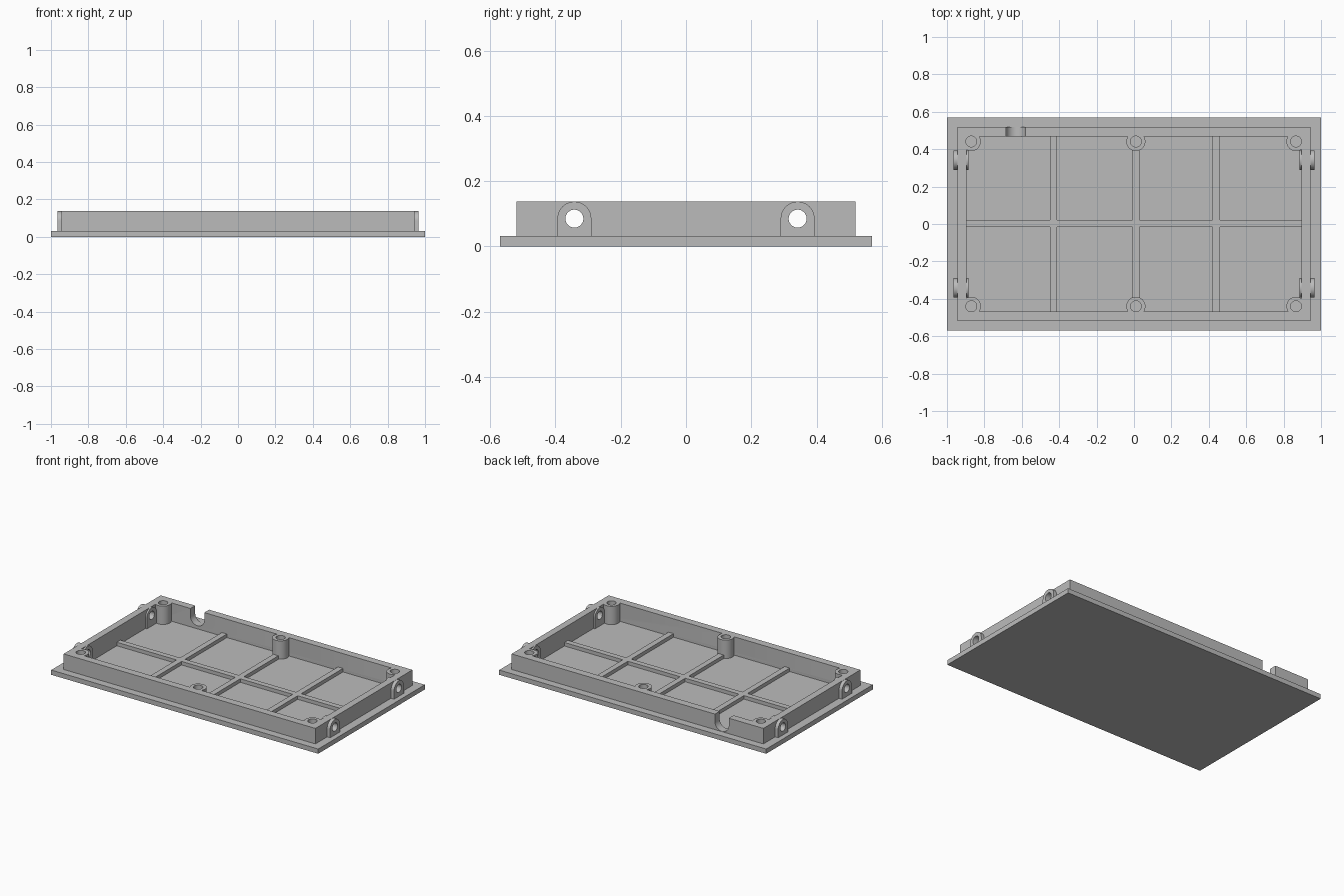
import bpy, bmesh
from math import sin, cos, pi
from mathutils import Vector

cube = bpy.data.objects.get("Cube")
if cube:
    bpy.data.objects.remove(cube, do_unlink=True)

grey = bpy.data.materials.new("plain grey")
grey.use_nodes = True
grey.diffuse_color = (0.5, 0.5, 0.5, 1)
grey.node_tree.nodes["Principled BSDF"].inputs["Base Color"].default_value = (0.5, 0.5, 0.5, 1)

# Main heights and half sizes
FLOOR, RIB_TOP, PLATE_TOP, RIM = 0.013, 0.037, 0.032, 0.137
WALL_X, WALL_Y, IN_X, IN_Y = 0.943, 0.519, 0.896, 0.468
PIVOT_Z, LUG_R = 0.085, 0.052


def prism(name, outline, axis, start, end):
    """Extrude a 2D outline along x, y or z."""
    place = {"x": lambda u, v, t: (t, u, v),
             "y": lambda u, v, t: (u, t, v),
             "z": lambda u, v, t: (u, v, t)}[axis]
    bm = bmesh.new()
    face = bm.faces.new([bm.verts.new(place(u, v, start)) for u, v in outline])
    grown = bmesh.ops.extrude_face_region(bm, geom=[face])
    moved = [g for g in grown["geom"] if isinstance(g, bmesh.types.BMVert)]
    bmesh.ops.translate(bm, verts=moved, vec=Vector(place(0, 0, end - start)))
    bmesh.ops.recalc_face_normals(bm, faces=bm.faces)
    mesh = bpy.data.meshes.new(name)
    bm.to_mesh(mesh)
    bm.free()
    mesh.materials.append(grey)
    obj = bpy.data.objects.new(name, mesh)
    bpy.context.collection.objects.link(obj)
    return obj


def rect(u0, u1, v0, v1):
    return [(u0, v0), (u1, v0), (u1, v1), (u0, v1)]


def arc(u, v, r, first=0, sweep=2 * pi, steps=48):
    count = steps if sweep == 2 * pi else steps + 1
    return [(u + r * cos(first + sweep * i / steps),
             v + r * sin(first + sweep * i / steps)) for i in range(count)]


def boolean(obj, tool, operation="DIFFERENCE", keep=False):
    tool.hide_render = True
    mod = obj.modifiers.new("shape", "BOOLEAN")
    mod.operation, mod.solver, mod.object = operation, "EXACT", tool
    bpy.context.view_layer.objects.active = obj
    bpy.ops.object.modifier_apply(modifier=mod.name)
    if not keep:
        bpy.data.objects.remove(tool, do_unlink=True)


parts = []

# Lid plate with raised rim and hollow inside
tray = prism("lid_tray", rect(-1, 1, -0.57, 0.57), "z", 0, PLATE_TOP)
rim = prism("rim_block", rect(-WALL_X, WALL_X, -WALL_Y, WALL_Y), "z", 0.02, RIM)
boolean(tray, rim, "UNION")
boolean(tray, prism("cavity", rect(-IN_X, IN_X, -IN_Y, IN_Y), "z", FLOOR, 0.3))
parts.append(tray)

# Round-bottomed cable notch in the back wall
notch = arc(-0.632, PIVOT_Z + 0.001, LUG_R, pi, pi, 24) + [(-0.58, 0.3), (-0.684, 0.3)]
boolean(tray, prism("notch_cutter", notch, "y", 0.44, 0.56))

# Arched side lugs with holes through the walls
for side, label in ((-1, "right"), (1, "left")):
    for y, end in ((-0.342, "front"), (0.342, "back")):
        arch = arc(y, PIVOT_Z, LUG_R, 0, pi, 24) + [(y - LUG_R, FLOOR), (y + LUG_R, FLOOR)]
        lug = prism(f"{label}_{end}_lug", arch, "x", side * 0.885, side * 0.966)
        hole = prism("lug_hole", arc(y, PIVOT_Z, 0.0275), "x", side * 0.8, side * 1.1)
        boolean(tray, hole, keep=True)
        boolean(lug, hole)
        parts.append(lug)

# Screw bosses along the front and back walls
for x, label in ((-0.87, "right"), (0.01, "middle"), (0.866, "left")):
    for y, end in ((-0.44, "front"), (0.441, "back")):
        boss = prism(f"{label}_{end}_boss", arc(x, y, 0.051), "z", FLOOR - 0.005, RIM)
        hole = prism("screw_hole", arc(x, y, 0.029), "z", RIB_TOP, 0.3)
        boolean(tray, hole, keep=True)
        boolean(boss, hole)
        parts.append(boss)

# Stiffening ribs on the floor
ribs = prism("floor_ribs", rect(-IN_X, IN_X, -0.017, 0.021), "z", FLOOR - 0.005, RIB_TOP)
for x in (-0.43, 0.01, 0.44):
    cross = prism("cross_rib", rect(x - 0.019, x + 0.019, -IN_Y, IN_Y), "z", FLOOR - 0.005, RIB_TOP)
    boolean(ribs, cross, "UNION")
parts.append(ribs)

# Smooth the round surfaces and keep crisp edges
bpy.ops.object.select_all(action="DESELECT")
for obj in parts:
    obj.select_set(True)
bpy.context.view_layer.objects.active = tray
bpy.ops.object.shade_smooth_by_angle(angle=pi / 6)
